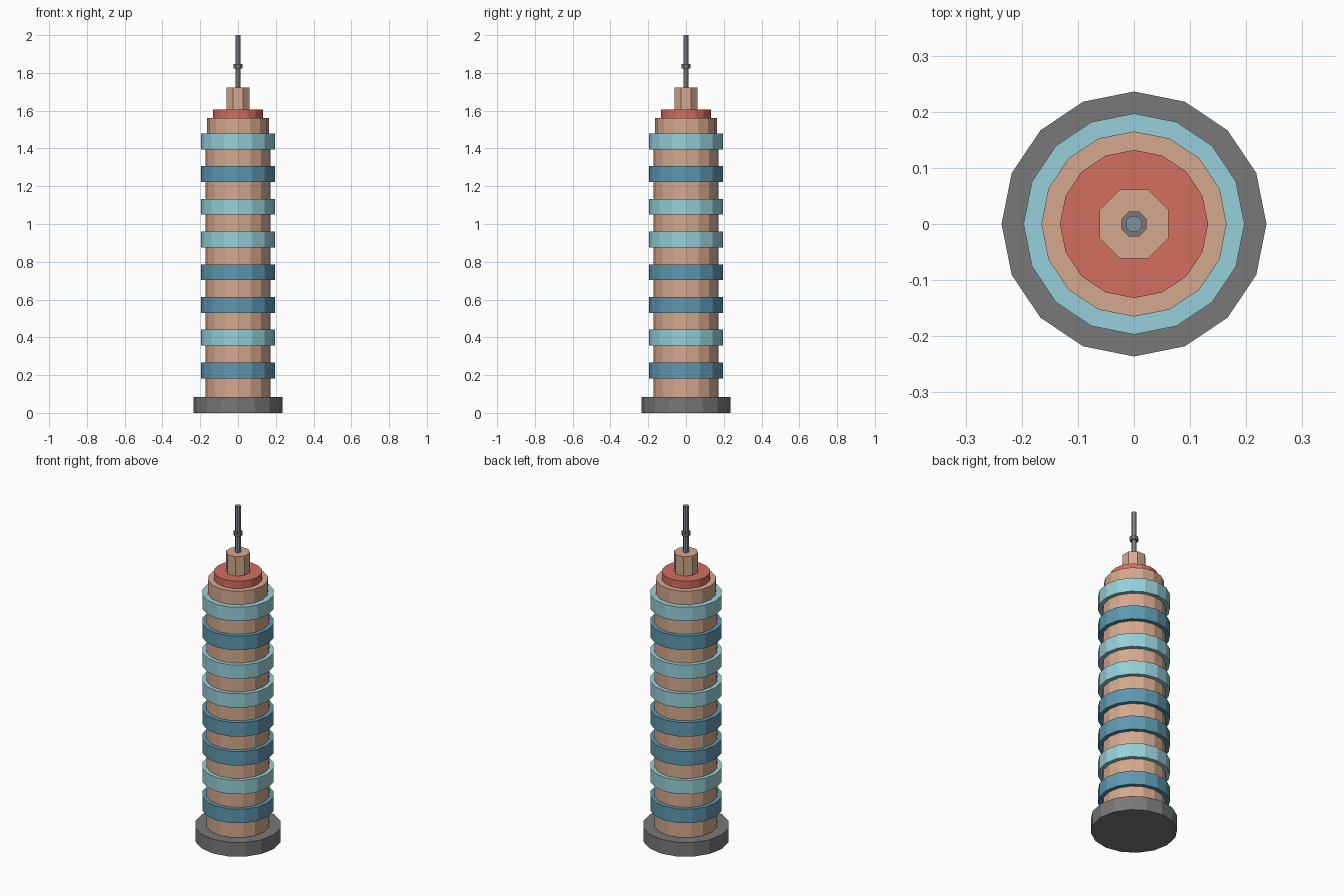
import bpy, bmesh, math
from mathutils import Matrix

if "Cube" in bpy.data.objects:
    bpy.data.objects.remove(bpy.data.objects["Cube"])


def srgb(r, g, b):
    def lin(c):
        c /= 255
        return c / 12.92 if c <= 0.04045 else ((c + 0.055) / 1.055) ** 2.4
    return (lin(r), lin(g), lin(b), 1.0)


def material(name, *rgb):
    m = bpy.data.materials.new(name)
    m.diffuse_color = srgb(*rgb)
    m.use_nodes = True
    m.node_tree.nodes["Principled BSDF"].inputs["Base Color"].default_value = m.diffuse_color
    return m


tan = material("tan_wall", 213, 169, 142)
light = material("light_teal_glass", 150, 207, 216)
dark = material("dark_teal_glass", 94, 152, 176)
red = material("red_roof", 212, 110, 96)
grey = material("grey_stone", 120, 120, 120)
metal = material("steel", 134, 144, 154)


def prism(name, radius, z0, z1, mat, sides=16, turn=0.0):
    """Flat-sided upright cylinder, first corner on +x plus turn."""
    bm = bmesh.new()
    bmesh.ops.create_cone(bm, cap_ends=True, segments=sides,
                          radius1=radius, radius2=radius, depth=z1 - z0,
                          matrix=Matrix.Translation((0, 0, (z0 + z1) / 2))
                          @ Matrix.Rotation(turn, 4, 'Z'))
    mesh = bpy.data.meshes.new(name)
    bm.to_mesh(mesh)
    bm.free()
    mesh.materials.append(mat)
    ob = bpy.data.objects.new(name, mesh)
    bpy.context.collection.objects.link(ob)
    return ob


# Base and main shaft
prism("base", 0.236, 0.0, 0.085, grey)
prism("shaft", 0.173, 0.085, 1.47, tan)

# Window bands, bottom to top
for i, mat in enumerate([dark, light, dark, dark, light, light, dark, light]):
    z = 0.183 + i * 0.1732
    prism(f"window_band_{i + 1}", 0.197, z, z + 0.084, mat)

# Stepped roof
prism("upper_tier", 0.165, 1.46, 1.562, tan)
prism("roof_disc", 0.132, 1.562, 1.606, red)

# Octagonal cap and antenna, flat sides facing the axes
eighth = math.pi / 8
prism("roof_cap", 0.0667, 1.606, 1.722, tan, 8, eighth)
prism("antenna", 0.0155, 1.722, 2.0, metal, 8, eighth)
prism("antenna_collar", 0.0245, 1.823, 1.846, grey, 8, eighth)
